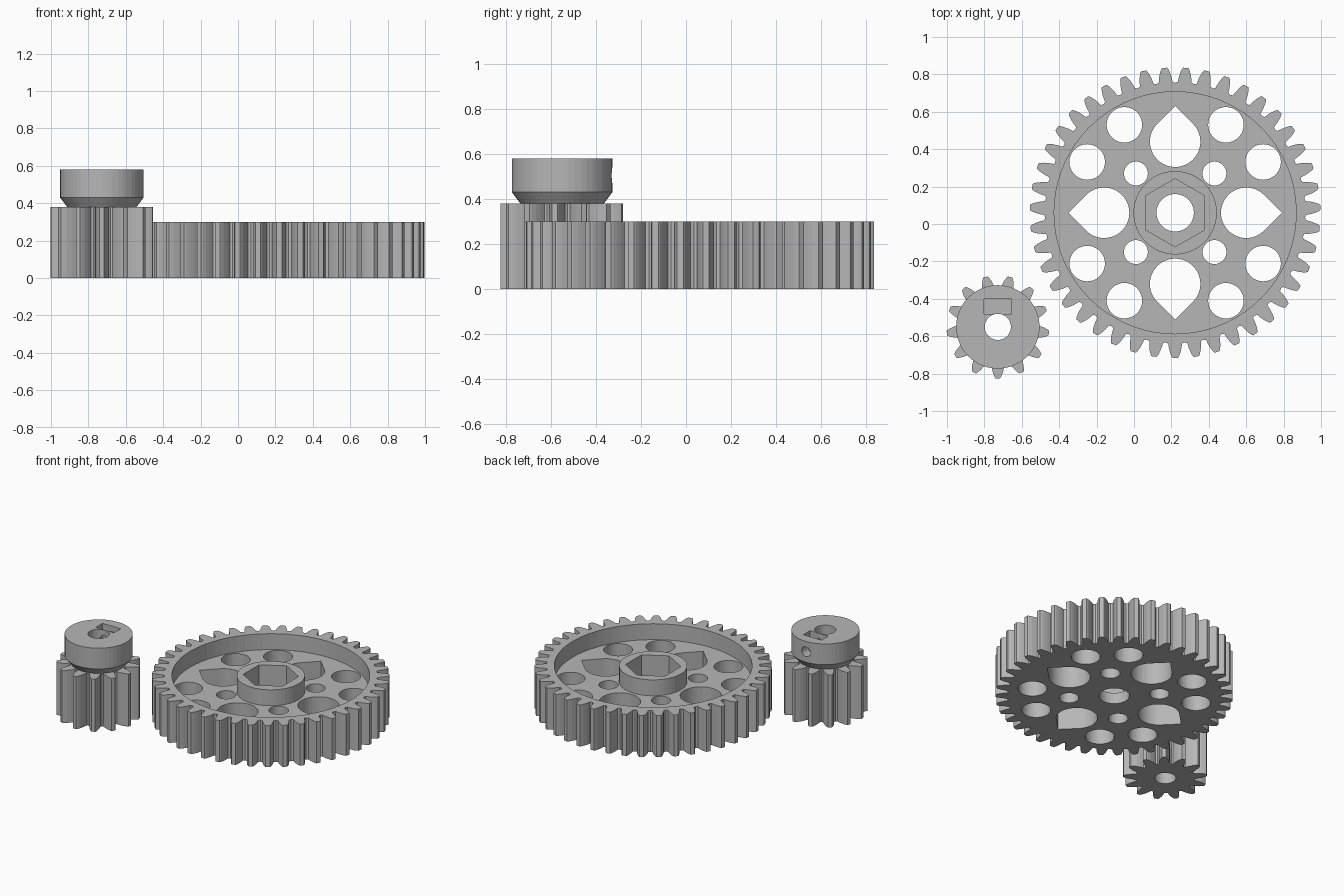
import bpy, bmesh
from math import cos, sin, pi, tau, radians
from mathutils import Matrix

if "Cube" in bpy.data.objects:
    bpy.data.objects.remove(bpy.data.objects["Cube"])

grey = bpy.data.materials.new("plain grey")
grey.use_nodes = True
COLOUR = (0.47, 0.47, 0.47, 1)
grey.diffuse_color = COLOUR
grey.node_tree.nodes["Principled BSDF"].inputs["Base Color"].default_value = COLOUR


def circle(r, n=48, phase=0.0, cx=0.0, cy=0.0):
    return [(cx + r * cos(phase + tau * i / n), cy + r * sin(phase + tau * i / n)) for i in range(n)]


def gear_outline(teeth, flank, root):
    """flank: (radius, half angle) pairs from root to tip; one tooth points to -y."""
    tooth = [(r, -a) for r, a in flank] + [(r, a) for r, a in reversed(flank)]
    tooth.append((root, pi / teeth))
    return [(r * cos(a + t), r * sin(a + t))
            for t in (tau * i / teeth - pi / 2 for i in range(teeth))
            for r, a in tooth]


def teardrop(r, distance, direction, n=36):
    """Round hole with a right-angled tip that points outward."""
    pts = [(r * 2 ** 0.5, 0)]
    pts += [(r * cos(a), r * sin(a)) for a in (pi / 4 + 1.5 * pi * i / n for i in range(n + 1))]
    c, s = cos(direction), sin(direction)
    return [((x + distance) * c - y * s, (x + distance) * s + y * c) for x, y in pts]


def loft(name, outline, levels, centre=(0, 0)):
    """Solid through scaled copies of an outline; levels: (z, scale)."""
    bm = bmesh.new()
    rings = [[bm.verts.new((x * k + centre[0], y * k + centre[1], z)) for x, y in outline]
             for z, k in levels]
    bm.faces.new(rings[0][::-1])
    bm.faces.new(rings[-1])
    n = len(outline)
    for low, high in zip(rings, rings[1:]):
        for i in range(n):
            j = (i + 1) % n
            bm.faces.new((low[i], low[j], high[j], high[i]))
    bmesh.ops.recalc_face_normals(bm, faces=bm.faces)
    mesh = bpy.data.meshes.new(name)
    bm.to_mesh(mesh)
    bm.free()
    mesh.materials.append(grey)
    obj = bpy.data.objects.new(name, mesh)
    bpy.context.collection.objects.link(obj)
    return obj


def cut(obj, tool):
    """Subtract the tool from the object and discard the tool."""
    mod = obj.modifiers.new("cut", "BOOLEAN")
    mod.operation = "DIFFERENCE"
    mod.solver = "EXACT"
    mod.object = tool
    bpy.context.view_layer.update()
    graph = bpy.context.evaluated_depsgraph_get()
    mesh = bpy.data.meshes.new_from_object(obj.evaluated_get(graph))
    obj.modifiers.clear()
    obj.data = mesh
    mesh.name = obj.name
    bpy.data.objects.remove(tool)


def cut_outline(obj, outline, z0, z1, centre):
    cut(obj, loft("cutter", outline, [(z0, 1), (z1, 1)], centre))


# Large gear
BIG = (0.22, 0.06)
HEIGHT, FLOOR = 0.30, 0.185
flank = [(0.70, 0.053), (0.725, 0.046), (0.75, 0.036), (0.768, 0.026), (0.777, 0.018)]
large_gear = loft("large_gear", gear_outline(43, flank, 0.695), [(0, 1), (HEIGHT, 1)], BIG)

# Ring-shaped recess that leaves the hub standing
recess = loft("recess", circle(0.647, 72), [(FLOOR, 1), (0.5, 1)], BIG)
cut_outline(recess, circle(0.223), 0.1, 0.6, BIG)
cut(large_gear, recess)

# Hub: hexagonal pocket and bore
cut_outline(large_gear, circle(0.182, 6, pi / 2), 0.08, 0.5, BIG)
cut_outline(large_gear, circle(0.10), -0.1, 0.4, BIG)

# Lightening holes in the web
holes = []
for quarter in range(4):
    turn = quarter * pi / 2
    holes.append(teardrop(0.135, 0.38, turn))
    for angle, dist, r in ((30, 0.543, 0.095), (60, 0.543, 0.095), (45, 0.297, 0.064)):
        a = turn + radians(angle)
        holes.append(circle(r, 36, 0, dist * cos(a), dist * sin(a)))
for hole in holes:
    cut_outline(large_gear, hole, -0.1, 0.25, BIG)

# Pinion
SMALL = (-0.728, -0.55)
flank = [(0.195, 0.185), (0.22, 0.15), (0.245, 0.11), (0.265, 0.07), (0.275, 0.045)]
pinion = loft("pinion", gear_outline(13, flank, 0.19), [(0, 1), (0.38, 1)], SMALL)
cut_outline(pinion, circle(0.07, 32), -0.1, 0.5, SMALL)

# Collar above the pinion, with a tapered foot
collar = loft("pinion_collar", circle(0.223), [(0.38, 0.83), (0.43, 1), (0.58, 1)], SMALL)
cut_outline(collar, circle(0.07, 32), 0.3, 0.7, SMALL)

# Nut slot and set screw hole in the collar
slot = [(-0.073, 0.07), (0.073, 0.07), (0.073, 0.148), (-0.073, 0.148)]
cut_outline(collar, slot, 0.43, 0.7, SMALL)
screw = loft("screw", circle(0.036, 12), [(0, 1), (0.3, 1)])
screw.data.transform(Matrix.Translation((*SMALL, 0.505)) @ Matrix.Rotation(-pi / 2, 4, "X"))
cut(collar, screw)
